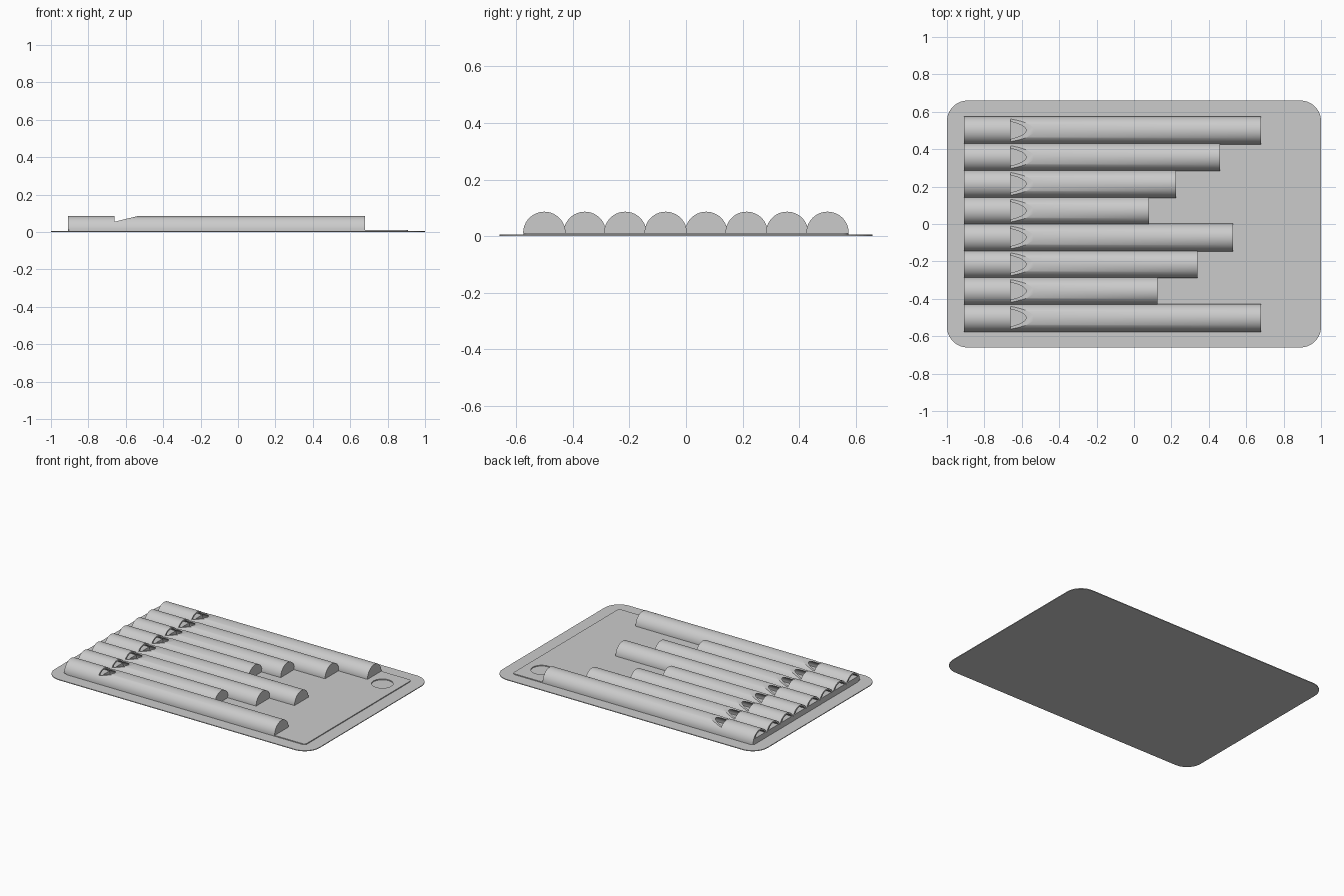
import bpy, bmesh, math
from mathutils import Vector

cube = bpy.data.objects.get("Cube")
if cube:
    bpy.data.objects.remove(cube, do_unlink=True)

grey = bpy.data.materials.new("light grey plastic")
grey.use_nodes = True
grey.diffuse_color = (0.6, 0.6, 0.6, 1)
grey.node_tree.nodes["Principled BSDF"].inputs["Base Color"].default_value = (0.6, 0.6, 0.6, 1)

PLATE_TOP, PANEL_TOP = 0.005, 0.011
RADIUS, BORE = 0.075, 0.064
MOUTH, NOTCH = -0.91, -0.66


def prism(name, points, offset):
    """Extrude a closed outline of 3D points along offset."""
    bm = bmesh.new()
    base = bm.faces.new([bm.verts.new(p) for p in points])
    out = bmesh.ops.extrude_face_region(bm, geom=[base])
    top = [v for v in out["geom"] if isinstance(v, bmesh.types.BMVert)]
    bmesh.ops.translate(bm, verts=top, vec=Vector(offset))
    bmesh.ops.recalc_face_normals(bm, faces=bm.faces)
    mesh = bpy.data.meshes.new(name)
    bm.to_mesh(mesh)
    bm.free()
    mesh.materials.append(grey)
    obj = bpy.data.objects.new(name, mesh)
    bpy.context.collection.objects.link(obj)
    return obj


def arch(x, y, radius, floor, steps=32):
    """Part of a circle above a flat floor, in the plane across the pipe."""
    start = math.asin((floor - PANEL_TOP) / radius)
    sweep = math.pi - 2 * start
    angles = [start + sweep * i / steps for i in range(steps + 1)]
    return [(x, y + radius * math.cos(a), PANEL_TOP + radius * math.sin(a)) for a in angles]


def rounded_rect(hx, hy, r, z, steps=10):
    points = []
    for quarter, (sx, sy) in enumerate([(1, 1), (-1, 1), (-1, -1), (1, -1)]):
        for i in range(steps + 1):
            a = math.pi / 2 * (quarter + i / steps)
            points.append((sx * (hx - r) + r * math.cos(a), sy * (hy - r) + r * math.sin(a), z))
    return points


def cut(obj, cutters):
    """Subtract the cutters, bake the result and remove them."""
    for cutter in cutters:
        mod = obj.modifiers.new("cut", "BOOLEAN")
        mod.operation = "DIFFERENCE"
        mod.solver = "EXACT"
        mod.object = cutter
        cutter.hide_render = True
    graph = bpy.context.evaluated_depsgraph_get()
    mesh = bpy.data.meshes.new_from_object(obj.evaluated_get(graph))
    obj.modifiers.clear()
    obj.data = mesh
    for cutter in cutters:
        bpy.data.objects.remove(cutter, do_unlink=True)


def smooth(obj):
    bpy.ops.object.select_all(action="DESELECT")
    obj.select_set(True)
    bpy.context.view_layer.objects.active = obj
    bpy.ops.object.shade_smooth_by_angle(angle=math.radians(30))


# Base plate with rounded corners
prism("base_plate", rounded_rect(1, 0.66, 0.11, 0), (0, 0, PLATE_TOP))

# Raised panel with a round recess
panel = prism("raised_panel", rounded_rect(0.91, 0.575, 0.02, PLATE_TOP - 0.001),
              (0, 0, PANEL_TOP - PLATE_TOP + 0.001))
circle = [(0.79 + 0.067 * math.cos(i * math.tau / 40),
           0.43 + 0.067 * math.sin(i * math.tau / 40), 0) for i in range(40)]
cut(panel, [prism("recess_cutter", circle, (0, 0, 0.05))])

# Half-round whistle pipes, from back to front
pipe_ends = [0.68, 0.46, 0.225, 0.08, 0.53, 0.34, 0.125, 0.68]
for i, end in enumerate(pipe_ends):
    y = 0.501 - 0.1432 * i
    pipe = prism(f"pipe_{i + 1}", arch(MOUTH, y, RADIUS, PANEL_TOP), (end - MOUTH, 0, 0))

    # Air chamber, windway and sloped sound hole
    chamber = prism("chamber_cutter", arch(NOTCH, y, BORE, PANEL_TOP + 0.004),
                    (end - 0.012 - NOTCH, 0, 0))
    windway = prism("windway_cutter", arch(MOUTH - 0.02, y, BORE, 0.044),
                    (NOTCH - MOUTH + 0.025, 0, 0))
    wedge = [(NOTCH, y - 0.1, 0.055), (-0.49, y - 0.1, 0.096), (NOTCH, y - 0.1, 0.096)]
    sound_hole = prism("sound_hole_cutter", wedge, (0, 0.2, 0))
    cut(pipe, [chamber, windway, sound_hole])
    smooth(pipe)
